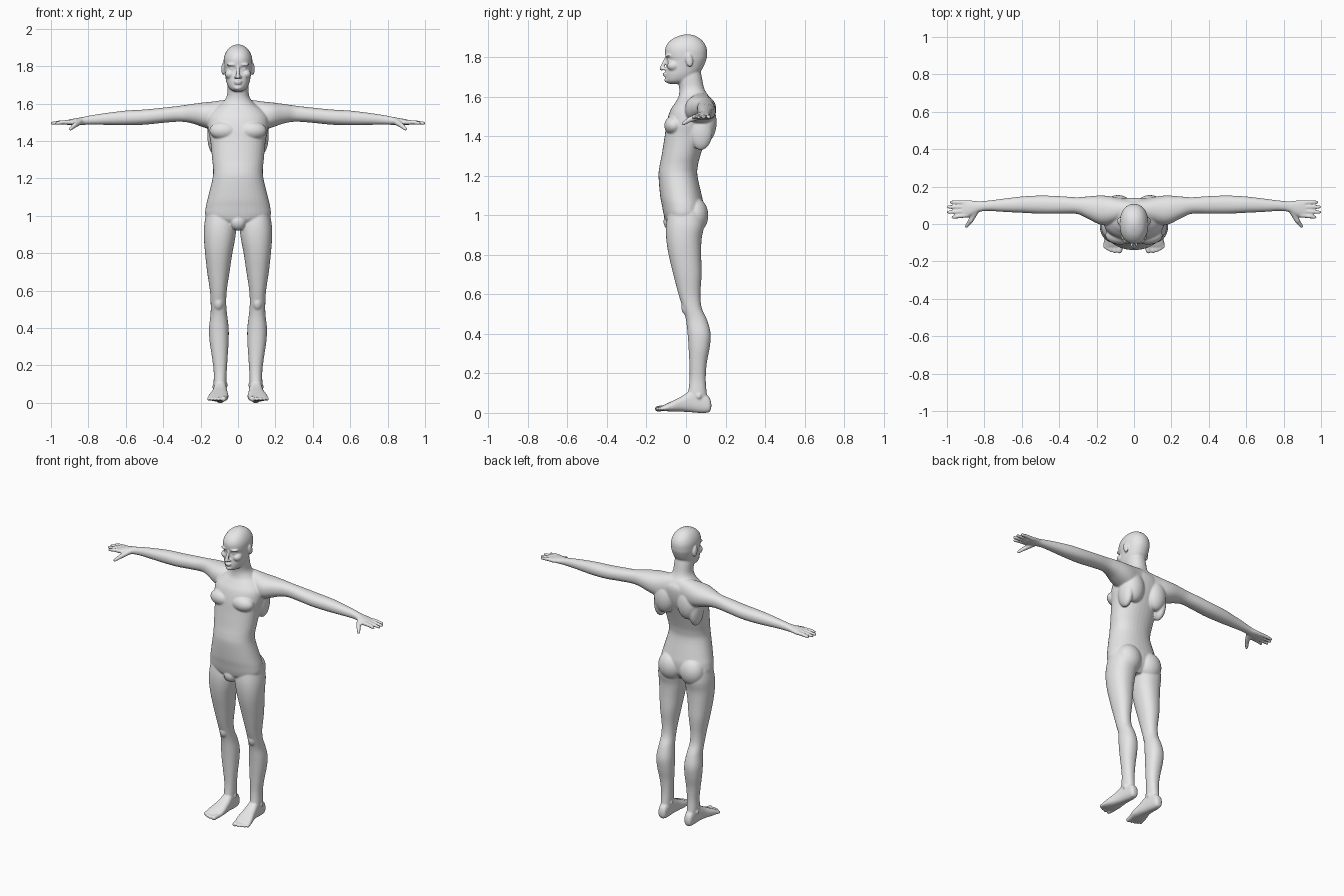
import bpy, bmesh, math
from mathutils import Matrix, Vector

old = bpy.data.objects.get("Cube")
if old:
    bpy.data.objects.remove(old, do_unlink=True)

skin = bpy.data.materials.new("plain_grey")
skin.use_nodes = True
skin.diffuse_color = (0.8, 0.8, 0.8, 1)
skin.node_tree.nodes["Principled BSDF"].inputs["Base Color"].default_value = (0.8, 0.8, 0.8, 1)

bm = bmesh.new()
SIDES = (1, -1)


def catmull(p, i, f):
    """Smooth blend between stations i and i + 1."""
    a, b, c, d = (p[max(0, min(len(p) - 1, k))] for k in (i - 1, i, i + 1, i + 2))
    return [0.5 * (2 * q + (r - o) * f + (2 * o - 5 * q + 4 * r - s) * f * f
                   + (3 * q - o - 3 * r + s) * f ** 3) for o, q, r, s in zip(a, b, c, d)]


def loft(stations, axis, side=1, power=2.2, n=36, sub=4):
    """Closed skin through oval sections: (position, u min, u max, v min, v max)."""
    rows = [catmull(stations, i, k / sub) for i in range(len(stations) - 1) for k in range(sub)]
    rows.append(stations[-1])
    rings = []
    for t, u0, u1, v0, v1 in rows:
        ring = []
        for k in range(n):
            a = 2 * math.pi * k / n
            c, s = math.cos(a), math.sin(a)
            u = (u0 + u1) / 2 + (u1 - u0) / 2 * math.copysign(abs(c) ** (2 / power), c)
            v = (v0 + v1) / 2 + (v1 - v0) / 2 * math.copysign(abs(s) ** (2 / power), s)
            x, y, z = ((t, u, v), (u, t, v), (u, v, t))[axis]
            ring.append(bm.verts.new((side * x, y, z)))
        rings.append(ring)
    for r, q in zip(rings, rings[1:]):
        for k in range(n):
            bm.faces.new((r[k], r[(k + 1) % n], q[(k + 1) % n], q[k]))
    bm.faces.new(rings[0])
    bm.faces.new(rings[-1])


def central(rows):
    """Mirror-symmetric upright sections: (z, half width, front, back)."""
    loft([(z, -w, w, f, b) for z, w, f, b in rows], 2)


def blob(c, r, side=1, tilt=0):
    m = (Matrix.Translation((side * c[0], c[1], c[2])) @ Matrix.Rotation(tilt, 4, 'X')
         @ Matrix.Diagonal((*r, 1)))
    bmesh.ops.create_uvsphere(bm, u_segments=24, v_segments=16, radius=1, matrix=m)


def capsule(a, b, ra, rb, side=1):
    a, b = (Vector((side * p[0], p[1], p[2])) for p in (a, b))
    d = b - a
    m = Matrix.Translation((a + b) / 2) @ d.to_track_quat('Z', 'Y').to_matrix().to_4x4()
    bmesh.ops.create_cone(bm, cap_ends=True, segments=16, radius1=ra, radius2=rb,
                          depth=d.length, matrix=m)
    for p, r in ((a, ra), (b, rb)):
        blob(p, (r, r, r))


# Torso and neck
central([(0.93, .05, -.06, .05), (0.97, .14, -.10, .08), (1.0, .174, -.112, .088),
         (1.05, .172, -.122, .09), (1.1, .16, -.131, .08), (1.2, .136, -.139, .058),
         (1.25, .133, -.134, .06), (1.3, .138, -.124, .072), (1.4, .148, -.108, .105),
         (1.47, .162, -.098, .13), (1.53, .16, -.08, .14), (1.57, .13, -.055, .137),
         (1.6, .088, -.038, .117), (1.64, .06, -.034, .093), (1.7, .056, -.045, .08),
         (1.75, .05, -.04, .07)])
blob((0, -.072, .968), (.046, .042, .047))

# Head
central([(1.665, .02, -.085, -.02), (1.675, .04, -.098, .02), (1.69, .052, -.103, .045),
         (1.715, .062, -.103, .065), (1.745, .068, -.1, .085), (1.785, .074, -.096, .102),
         (1.805, .076, -.104, .106), (1.84, .076, -.106, .106), (1.87, .067, -.093, .094),
         (1.895, .05, -.065, .07), (1.91, .028, -.03, .042), (1.916, .008, -.003, .015)])

# Nose, lips and chin
capsule((0, -.1, 1.795), (0, -.124, 1.743), .008, .011)
blob((0, -.106, 1.717), (.022, .013, .006))
blob((0, -.104, 1.707), (.019, .013, .006))
blob((0, -.092, 1.685), (.024, .018, .015))

for s in SIDES:
    # Brow, eye, cheek, nostril and ear
    blob((.03, -.088, 1.808), (.03, .018, .009), s)
    blob((.031, -.081, 1.786), (.014, .013, .01), s)
    blob((.043, -.064, 1.757), (.027, .032, .026), s)
    blob((.012, -.11, 1.741), (.008, .012, .008), s)
    blob((.079, .016, 1.785), (.01, .019, .035), s, 0.2)

    # Chest, shoulder blade, flank and buttock masses
    blob((.075, -.06, 1.455), (.078, .05, .05), s)
    blob((.085, .1, 1.47), (.07, .055, .1), s)
    blob((.128, .075, 1.43), (.036, .06, .1), s)
    blob((.078, .045, 1.0), (.082, .068, .09), s)

    # Shoulder, arm and palm
    loft([(0, .03, .13, 1.45, 1.625), (.08, .01, .14, 1.45, 1.618),
          (.14, -.005, .15, 1.46, 1.61), (.19, .0, .152, 1.475, 1.605),
          (.25, .03, .147, 1.495, 1.597), (.31, .055, .143, 1.503, 1.588),
          (.4, .055, .149, 1.497, 1.578), (.5, .055, .152, 1.487, 1.568),
          (.6, .06, .147, 1.484, 1.562), (.7, .065, .135, 1.486, 1.55),
          (.78, .07, .125, 1.487, 1.538), (.83, .064, .121, 1.486, 1.528),
          (.87, .045, .126, 1.486, 1.521), (.905, .035, .126, 1.485, 1.514),
          (.92, .04, .121, 1.488, 1.51)], 0, s)

    # Fingers and thumb
    for base, tip, reach in ((.047, .036, .968), (.069, .063, .992),
                             (.092, .091, .991), (.114, .117, .977)):
        capsule((.89, base, 1.5), (.94, (base + tip) / 2, 1.5), .0125, .0115, s)
        capsule((.94, (base + tip) / 2, 1.5), (reach, tip, 1.495), .0115, .009, s)
    capsule((.845, .07, 1.503), (.873, .018, 1.484), .017, .014, s)
    capsule((.873, .018, 1.484), (.896, -.013, 1.464), .013, .0095, s)

    # Leg
    loft([(1.02, .02, .168, -.09, .085), (.95, .008, .181, -.101, .092),
          (.88, .015, .182, -.1, .079), (.8, .03, .176, -.088, .077),
          (.7, .045, .165, -.064, .079), (.6, .06, .15, -.038, .073),
          (.53, .063, .146, -.016, .08), (.47, .058, .147, 0, .107),
          (.4, .05, .155, .008, .125), (.33, .05, .152, .013, .12),
          (.25, .055, .14, .017, .105), (.17, .06, .13, .018, .1),
          (.1, .062, .13, .01, .105), (.06, .065, .125, 0, .11),
          (.02, .07, .12, .03, .115)], 2, s)
    blob((.104, .012, .535), (.03, .036, .045), s)
    for ankle in ((.066, .06, .095), (.126, .065, .085)):
        blob(ankle, (.011, .014, .016), s)

    # Foot
    loft([(.128, .085, .107, .025, .05), (.117, .07, .12, .004, .08),
          (.08, .064, .125, -.001, .108), (.03, .06, .13, .003, .115),
          (-.02, .055, .14, .006, .085), (-.07, .051, .156, .007, .06),
          (-.105, .056, .16, .009, .043), (-.12, .062, .155, .012, .036)], 1, s, 2.6)

    # Toes
    for x, tip, r in ((.073, -.143, .016), (.099, -.146, .0115), (.119, -.141, .011),
                      (.137, -.133, .0105), (.153, -.122, .01)):
        capsule((x - .002, -.09, .026), (x + .004, tip, .021), r, r * .92, s)

bmesh.ops.recalc_face_normals(bm, faces=bm.faces)
mesh = bpy.data.meshes.new("body")
bm.to_mesh(mesh)
bm.free()
mesh.materials.append(skin)
body = bpy.data.objects.new("body", mesh)
bpy.context.collection.objects.link(body)
for poly in mesh.polygons:
    poly.use_smooth = True

# Fuse all masses into one skin, then soften the joins
fuse = body.modifiers.new("fuse", 'REMESH')
fuse.mode = 'VOXEL'
fuse.voxel_size = 0.0045
fuse.use_smooth_shade = True
soft = body.modifiers.new("soften", 'SMOOTH')
soft.factor = 0.5
soft.iterations = 7
